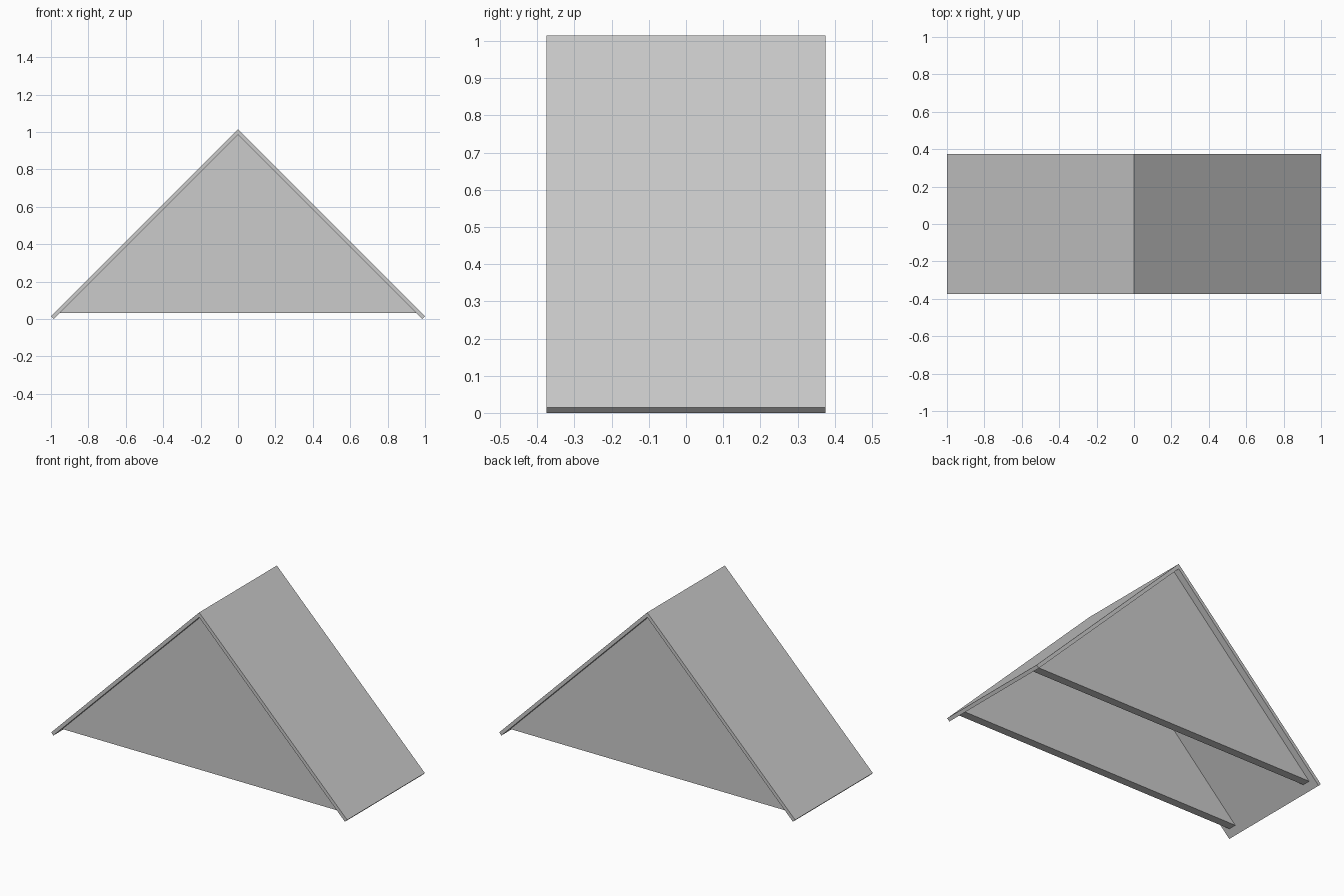
import bpy
import bmesh

cube = bpy.data.objects.get("Cube")
if cube:
    bpy.data.objects.remove(cube, do_unlink=True)

HALF_DEPTH = 0.375   # half the roof length along y
RECESS = 0.04        # gable walls sit back from the roof edge
WALL = 0.05          # gable wall thickness
OUTER, INNER = 1.015, 0.985  # ridge heights of the two roof surfaces
FLOOR = 0.033        # lower edge of the gable walls

grey = bpy.data.materials.new("plain grey")
grey.use_nodes = True
colour = (0.6, 0.6, 0.6, 1)
grey.diffuse_color = colour
grey.node_tree.nodes["Principled BSDF"].inputs["Base Color"].default_value = colour


def extrude_profile(name, profile, y0, y1):
    """Make a solid from an x-z outline extruded along y."""
    bm = bmesh.new()
    face = bm.faces.new([bm.verts.new((x, y0, z)) for x, z in profile])
    result = bmesh.ops.extrude_face_region(bm, geom=[face])
    moved = [v for v in result["geom"] if isinstance(v, bmesh.types.BMVert)]
    bmesh.ops.translate(bm, verts=moved, vec=(0, y1 - y0, 0))
    bmesh.ops.recalc_face_normals(bm, faces=bm.faces)
    mesh = bpy.data.meshes.new(name)
    bm.to_mesh(mesh)
    bm.free()
    mesh.materials.append(grey)
    obj = bpy.data.objects.new(name, mesh)
    bpy.context.collection.objects.link(obj)
    return obj


# Two sloping roof panels meeting at the ridge
for side, name in ((1, "left_roof_panel"), (-1, "right_roof_panel")):
    outline = [(0, OUTER), (side, OUTER - 1), (side * INNER, 0), (0, INNER)]
    extrude_profile(name, outline, -HALF_DEPTH, HALF_DEPTH)

# Triangular gable walls, set back at both ends
gable = [(FLOOR - INNER, FLOOR), (INNER - FLOOR, FLOOR), (0, INNER)]
for side, name in ((-1, "front_gable_wall"), (1, "back_gable_wall")):
    outside = side * (HALF_DEPTH - RECESS)
    extrude_profile(name, gable, outside, outside - side * WALL)
